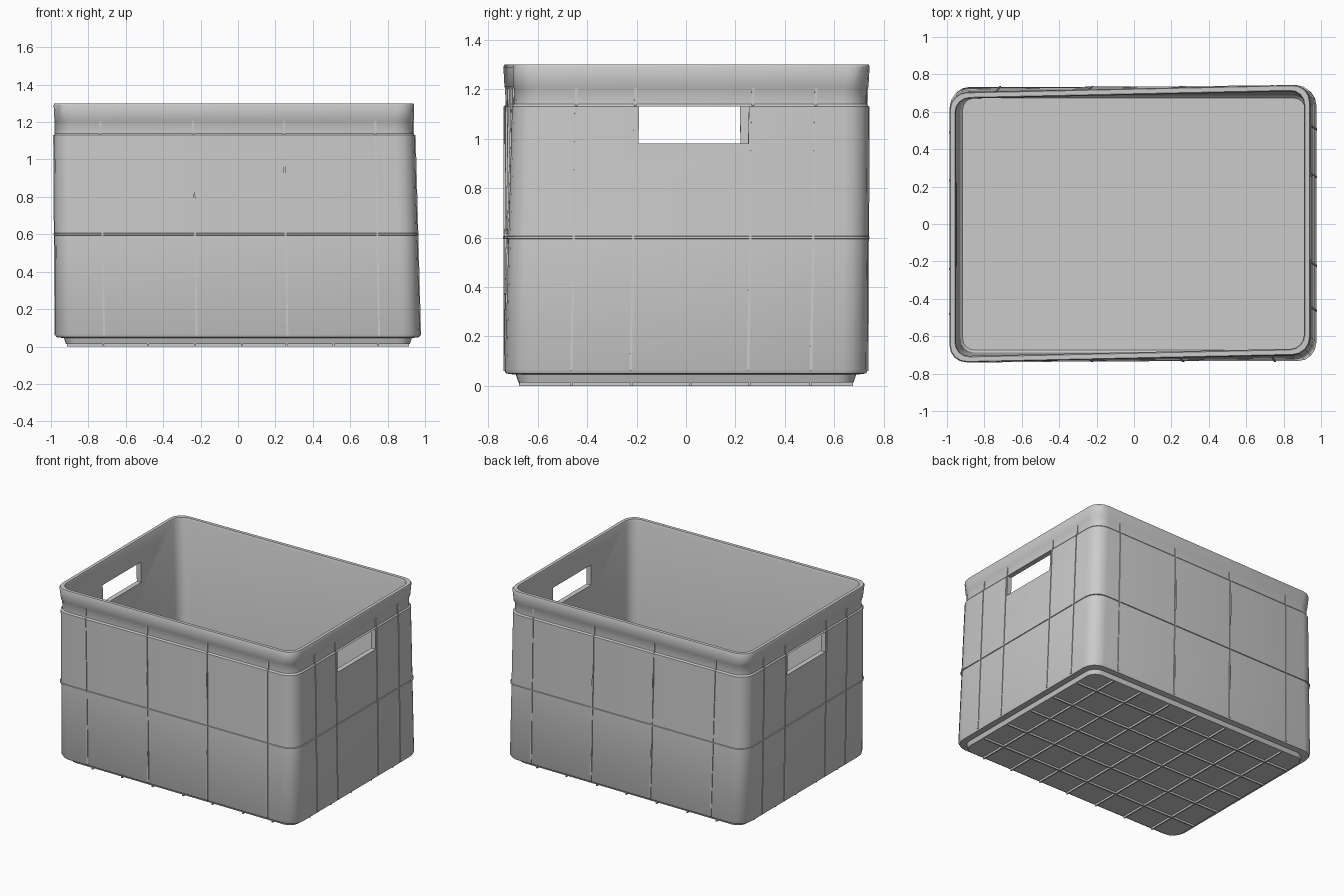
import bpy, bmesh, math

if "Cube" in bpy.data.objects:
    bpy.data.objects.remove(bpy.data.objects["Cube"])

HX, HY = 0.98, 0.738      # half size of the crate at its widest level


def warp(x, y, z):
    # slight lean and skew of the moulded crate towards the rim
    t = z / 1.3
    return (x - 0.022 * t, y + 0.022 * x * t + 0.002 * t, z)


def ring(hx, hy, r, z, seg=4):
    pts = []
    for k, (sx, sy) in enumerate([(1, 1), (-1, 1), (-1, -1), (1, -1)]):
        for i in range(seg + 1):
            a = math.pi / 2 * (k + i / seg)
            pts.append(warp(sx * (hx - r) + r * math.cos(a),
                            sy * (hy - r) + r * math.sin(a), z))
    return pts


def finish(name, bm):
    bmesh.ops.recalc_face_normals(bm, faces=bm.faces)
    me = bpy.data.meshes.new(name)
    bm.to_mesh(me)
    bm.free()
    ob = bpy.data.objects.new(name, me)
    bpy.context.collection.objects.link(ob)
    return ob


def bar(bm, lo, hi):
    # box whose lower and upper rectangles are (x0, x1, y0, y1, z)
    v = []
    for x0, x1, y0, y1, z in (lo, hi):
        v += [bm.verts.new(warp(x, y, z)) for x, y in
              ((x0, y0), (x1, y0), (x1, y1), (x0, y1))]
    for f in ((3, 2, 1, 0), (4, 5, 6, 7), (0, 1, 5, 4), (1, 2, 6, 5), (2, 3, 7, 6), (3, 0, 4, 7)):
        bm.faces.new([v[i] for i in f])


# Crate shell: outer wall up, over the rim, inner wall down to the floor
# each level is (z, inset, corner radius)
levels = [(0.014, 0.06, 0.07), (0.045, 0.05, 0.08), (0.05, 0.01, 0.1), (0.065, 0.004, 0.1),
          (0.594, 0.010, 0.1), (0.596, 0.005, 0.1), (0.604, 0.005, 0.1), (0.606, 0.010, 0.1),
          (1.13, 0.016, 0.1), (1.14, 0.024, 0.1), (1.2, 0.024, 0.1), (1.21, 0.019, 0.1),
          (1.29, 0.016, 0.09), (1.3, 0.02, 0.09), (1.3, 0.044, 0.08), (1.285, 0.05, 0.07),
          (0.07, 0.052, 0.07), (0.055, 0.065, 0.06)]
bm = bmesh.new()
rings = [[bm.verts.new(p) for p in ring(HX - i, HY - i, r, z)] for z, i, r in levels]
n = len(rings[0])
for a, b in zip(rings, rings[1:]):
    for i in range(n):
        j = (i + 1) % n
        bm.faces.new((a[i], a[j], b[j], b[i]))
bm.faces.new(rings[0][::-1])
bm.faces.new(rings[-1])
crate = finish("crate_shell", bm)

# Hand holes through both end walls
bm = bmesh.new()
bar(bm, (-1.3, 1.3, -0.21, 0.235, 0.98), (-1.3, 1.3, -0.21, 0.235, 1.13))
cutter = finish("hand_hole_cutter", bm)
mod = crate.modifiers.new("hand_holes", 'BOOLEAN')
mod.object = cutter
mod.solver = 'EXACT'
bpy.context.view_layer.objects.active = crate
crate.select_set(True)
bpy.ops.object.modifier_apply(modifier=mod.name)
bpy.data.objects.remove(cutter)
bpy.ops.object.shade_smooth_by_angle(angle=math.radians(35))

# Thin vertical ribs on the long walls and the end walls
w, d = 0.005, 0.02
rows = [((0.06, 0.0), (1.13, 0.011)), ((1.13, 0.019), (1.205, 0.019))]
bm = bmesh.new()
for s in (-1, 1):
    for lo, hi in rows:
        for x in (-0.715, -0.22, 0.265, 0.755):
            rects = []
            for z, inset in (lo, hi):
                e = sorted((s * (HY - inset), s * (HY - inset - d)))
                rects.append((x - w, x + w, e[0], e[1], z))
            bar(bm, *rects)
        for y in (-0.465, -0.225, 0.25, 0.505):
            rects = []
            for z, inset in (lo, hi):
                e = sorted((s * (HX - inset), s * (HX - inset - d)))
                rects.append((e[0], e[1], y - w, y + w, z))
            bar(bm, *rects)
finish("wall_ribs", bm)

# Grid of shallow ribs under the floor
bm = bmesh.new()
for x in (-0.72, -0.48, -0.23, 0.02, 0.26, 0.51, 0.75):
    bar(bm, (x - w, x + w, -0.675, 0.675, 0), (x - w, x + w, -0.675, 0.675, 0.02))
for y in (-0.465, -0.22, 0.02, 0.255, 0.505):
    bar(bm, (-0.915, 0.915, y - w, y + w, 0), (-0.915, 0.915, y - w, y + w, 0.02))
finish("floor_ribs", bm)
